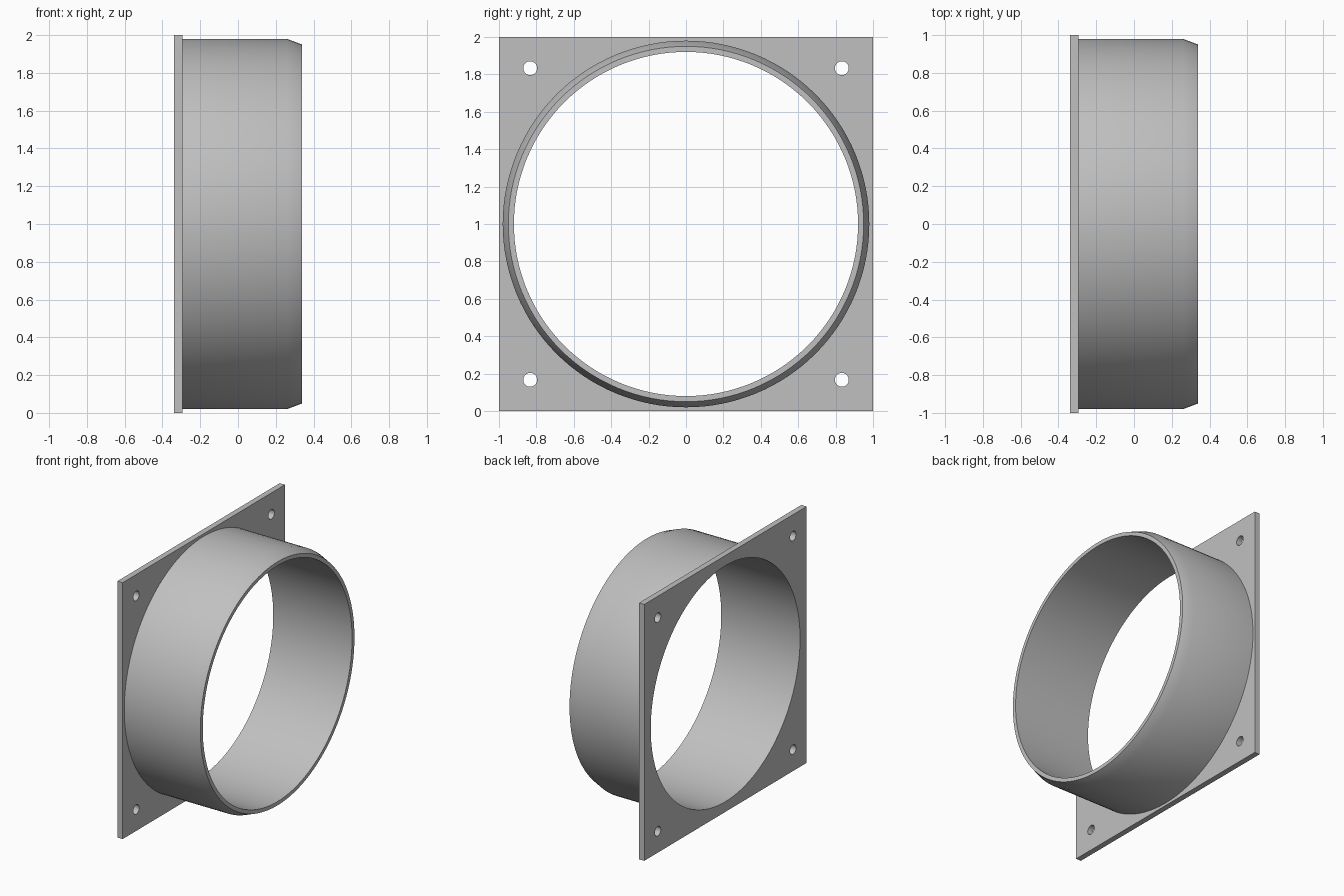
import bpy
import bmesh
import math
from mathutils import Matrix, Vector

cube = bpy.data.objects.get("Cube")
if cube:
    bpy.data.objects.remove(cube, do_unlink=True)

SEGMENTS = 128
BACK, PLATE_FRONT, RIM = -0.34, -0.295, 0.34
BORE, OUTER = 0.92, 0.98
HOLE_POS, HOLE_R = 0.833, 0.037

grey = bpy.data.materials.new("plain grey")
grey.use_nodes = True
colour = (0.53, 0.53, 0.53, 1)
grey.diffuse_color = colour
grey.node_tree.nodes["Principled BSDF"].inputs["Base Color"].default_value = colour


def finish(name, bm):
    """Turn a bmesh into a shaded, coloured object."""
    bmesh.ops.remove_doubles(bm, verts=bm.verts, dist=1e-5)
    bmesh.ops.recalc_face_normals(bm, faces=bm.faces)
    mesh = bpy.data.meshes.new(name)
    bm.to_mesh(mesh)
    bm.free()
    mesh.materials.clear()
    mesh.materials.append(grey)
    obj = bpy.data.objects.new(name, mesh)
    bpy.context.collection.objects.link(obj)
    bpy.ops.object.select_all(action='DESELECT')
    obj.select_set(True)
    bpy.context.view_layer.objects.active = obj
    bpy.ops.object.shade_smooth_by_angle(angle=math.radians(30))
    return obj


def circle(cx, cy, radius, count):
    return [(cx + radius * math.cos(math.tau * i / count),
             cy + radius * math.sin(math.tau * i / count)) for i in range(count)]


# Mounting plate: filled square outline with a bore and four screw holes
outlines = [[(-1, -1), (1, -1), (1, 1), (-1, 1)], circle(0, 0, BORE, SEGMENTS)]
for sx in (-1, 1):
    for sy in (-1, 1):
        outlines.append(circle(sx * HOLE_POS, sy * HOLE_POS, HOLE_R, 32))

curve = bpy.data.curves.new("plate_outline", 'CURVE')
curve.dimensions = '2D'
curve.fill_mode = 'BOTH'
curve.extrude = (PLATE_FRONT - BACK) / 2
for points in outlines:
    spline = curve.splines.new('POLY')
    spline.points.add(len(points) - 1)
    for point, (x, y) in zip(spline.points, points):
        point.co = (x, y, 0, 1)
    spline.use_cyclic_u = True
outline = bpy.data.objects.new("plate_outline", curve)
bpy.context.collection.objects.link(outline)
depsgraph = bpy.context.evaluated_depsgraph_get()
flat = bpy.data.meshes.new_from_object(outline.evaluated_get(depsgraph))
bpy.data.objects.remove(outline, do_unlink=True)

bm = bmesh.new()
bm.from_mesh(flat)
bpy.data.meshes.remove(flat)
# Stand the plate up so that its thickness runs along x
stand = Matrix(((0, 0, 1, (BACK + PLATE_FRONT) / 2), (1, 0, 0, 0), (0, 1, 0, 1), (0, 0, 0, 1)))
bmesh.ops.transform(bm, matrix=stand, verts=bm.verts)
finish("mounting_plate", bm)

# Duct collar: wall profile with a chamfered rim, spun around the x axis
bm = bmesh.new()
profile = [(PLATE_FRONT, OUTER), (0.26, OUTER), (RIM, 0.95), (RIM, BORE), (PLATE_FRONT, BORE)]
verts = [bm.verts.new((x, r, 1)) for x, r in profile]
edges = [bm.edges.new(pair) for pair in zip(verts, verts[1:])]
bmesh.ops.spin(bm, geom=verts + edges, cent=Vector((0, 0, 1)), axis=Vector((1, 0, 0)),
               angle=math.tau, steps=SEGMENTS, use_merge=False)
collar = finish("duct_collar", bm)
